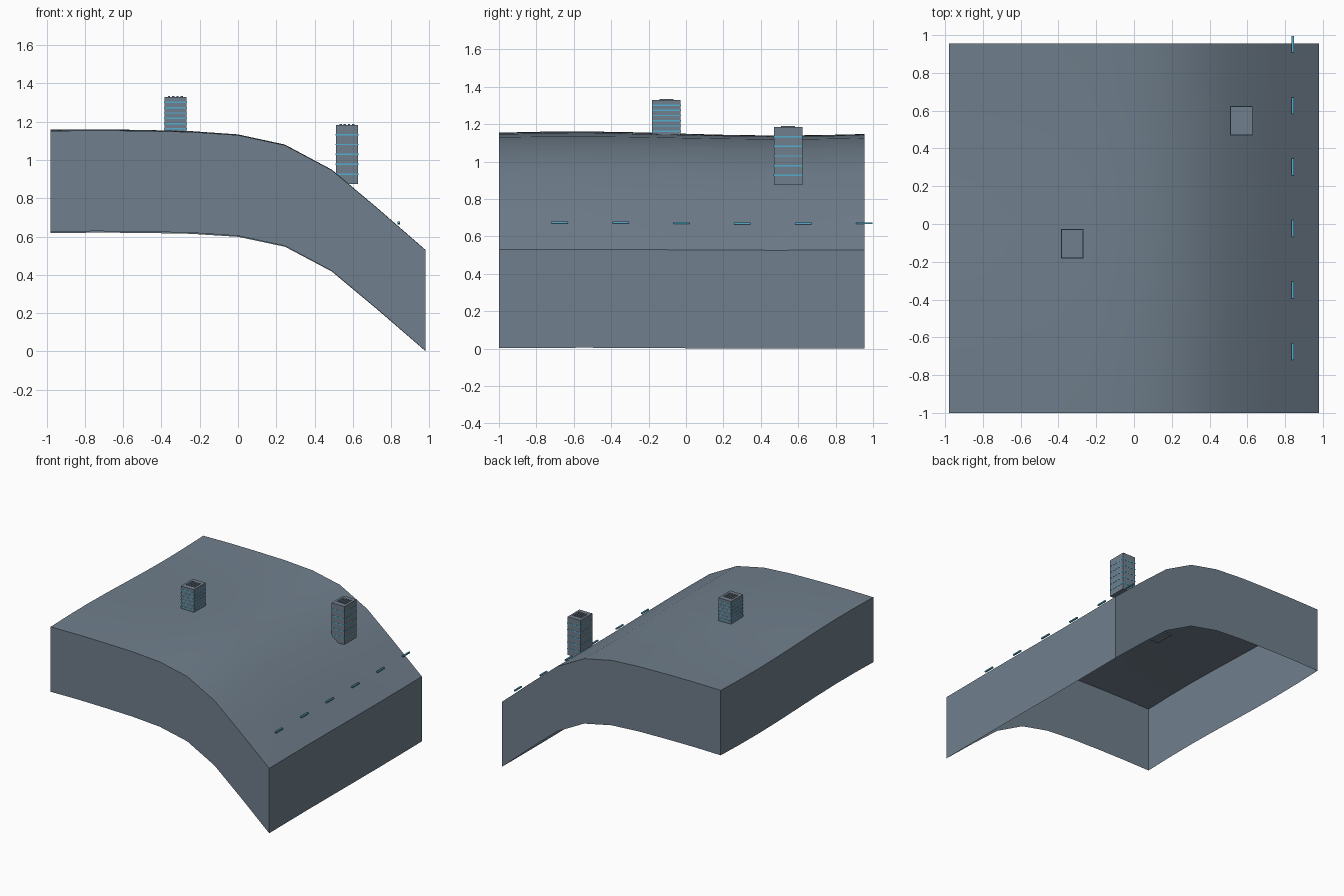
import bpy, bmesh, math

if "Cube" in bpy.data.objects:
    bpy.data.objects.remove(bpy.data.objects["Cube"])


def material(name, rgb):
    m = bpy.data.materials.new(name)
    m.use_nodes = True
    m.diffuse_color = (*rgb, 1)
    m.node_tree.nodes["Principled BSDF"].inputs["Base Color"].default_value = (*rgb, 1)
    return m


slate = material("slate grey", (0.16, 0.21, 0.262))
blue = material("light blue", (0.09, 0.42, 0.62))


def finish(name, bm, mat):
    mesh = bpy.data.meshes.new(name)
    bm.to_mesh(mesh)
    bm.free()
    mesh.materials.append(mat)
    ob = bpy.data.objects.new(name, mesh)
    bpy.context.collection.objects.link(ob)
    return ob


def box(name, centre, size, mat):
    bm = bmesh.new()
    bmesh.ops.create_cube(bm, size=1)
    for v in bm.verts:
        v.co = [c + s * p for c, s, p in zip(centre, size, v.co)]
    return finish(name, bm, mat)


# Curved ground: a grid bent along a profile with a faint wave from front to back
HALF_X, FRONT, BACK, SKIRT = 0.98, -1.0, 0.955, 0.526
PROFILE = [1.147, 1.15, 1.148, 1.143, 1.127, 1.075, 0.945, 0.74, 0.528]
STEPS = len(PROFILE) - 1


def ground_height(x, y):
    t = min(max((x + HALF_X) / (2 * HALF_X), 0), 1) * STEPS
    i = min(int(t), STEPS - 1)
    base = PROFILE[i] + (PROFILE[i + 1] - PROFILE[i]) * (t - i)
    fade = 0.012 - 0.0095 * t / STEPS
    return base + fade * math.cos((y + 0.6) * math.pi / 1.1)


bm = bmesh.new()
bmesh.ops.create_grid(bm, x_segments=STEPS, y_segments=STEPS, size=1)
for v in bm.verts:
    x = v.co.x * HALF_X
    y = (FRONT + BACK) / 2 + v.co.y * (BACK - FRONT) / 2
    v.co = (x, y, ground_height(x, y))

# Skirt walls hang from the rim; the underside stays open
rim = [e for e in bm.edges if e.is_boundary]
walls = bmesh.ops.extrude_edge_only(bm, edges=rim)["geom"]
for v in walls:
    if isinstance(v, bmesh.types.BMVert):
        v.co.z -= SKIRT
bmesh.ops.recalc_face_normals(bm, faces=bm.faces)
top = [f for f in bm.faces if abs(f.normal.z) > 0.3]
if top[0].normal.z < 0:
    bmesh.ops.reverse_faces(bm, faces=bm.faces)
ground = finish("curved_ground", bm, slate)
bpy.ops.object.select_all(action="DESELECT")
ground.select_set(True)
bpy.context.view_layer.objects.active = ground
bpy.ops.object.shade_smooth_by_angle(angle=math.radians(30))


# Towers with thin window bands on each floor and slats on the roof
def tower(name, x, y, bottom, top, floors):
    wide, deep = 0.116, 0.152
    box(name, (x, y, (bottom + top) / 2), (wide, deep, top - bottom), slate)
    gap = (top - bottom) / (floors + 1)
    for i in range(floors):
        z = bottom + gap * (i + 1)
        box(f"{name}_window_band_{i + 1}", (x, y, z),
            (wide + 0.003, deep + 0.003, 0.007), blue)
    for i in range(4):
        box(f"{name}_roof_slat_{i + 1}", (x + (i - 1.5) * 0.022, y, top + 0.002),
            (0.012, 0.075, 0.006), slate)


tower("middle_tower", -0.327, -0.105, 1.135, 1.329, 6)
tower("slope_tower", 0.569, 0.546, 0.875, 1.184, 5)

# Row of dashes along the slope
for i in range(6):
    y = -0.675 + i * 0.3255
    box(f"slope_dash_{i + 1}", (0.84, y, ground_height(0.84, y) + 0.022),
        (0.012, 0.088, 0.01), blue)
